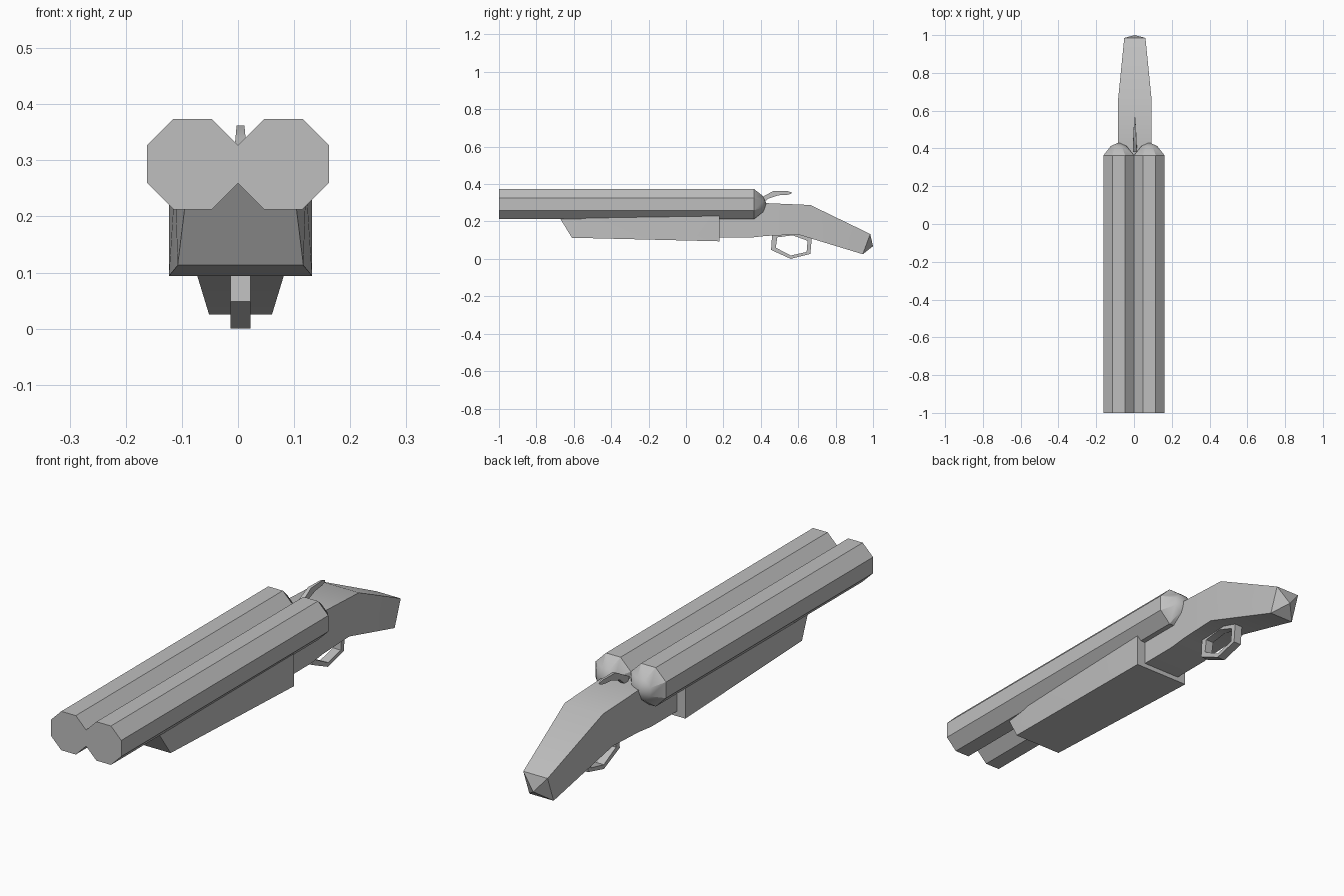
import bpy, bmesh
from math import cos, sin, pi, radians

cube = bpy.data.objects.get("Cube")
if cube:
    bpy.data.objects.remove(cube, do_unlink=True)

GREY = (0.52, 0.52, 0.52, 1)
grey = bpy.data.materials.new("plain grey")
grey.use_nodes = True
grey.diffuse_color = GREY
grey.node_tree.nodes["Principled BSDF"].inputs["Base Color"].default_value = GREY
MID = 0.0045    # body centre line


def finish(bm, name):
    bmesh.ops.recalc_face_normals(bm, faces=bm.faces)
    mesh = bpy.data.meshes.new(name)
    bm.to_mesh(mesh)
    bm.free()
    mesh.materials.append(grey)
    obj = bpy.data.objects.new(name, mesh)
    bpy.context.collection.objects.link(obj)
    bpy.ops.object.select_all(action='DESELECT')
    obj.select_set(True)
    bpy.context.view_layer.objects.active = obj
    bpy.ops.object.shade_smooth_by_angle(angle=radians(30))
    return obj


def bridge(bm, rings, closed=False):
    """Join consecutive vertex rings with quads."""
    pairs = list(zip(rings, rings[1:]))
    if closed:
        pairs.append((rings[-1], rings[0]))
    for a, b in pairs:
        n = len(a)
        for i in range(n):
            j = (i + 1) % n
            bm.faces.new((a[i], a[j], b[j], b[i]))


def loft(name, sections, closed=False, tip=None):
    """Sections: upper (y, z), lower (y, z), half width."""
    bm = bmesh.new()
    rings = []
    for (yu, zu), (yl, zl), w in sections:
        rings.append([bm.verts.new(p) for p in (
            (MID - w, yu, zu), (MID + w, yu, zu), (MID + w, yl, zl), (MID - w, yl, zl))])
    bridge(bm, rings, closed)
    if not closed:
        bm.faces.new(rings[0])
        if tip:
            point = bm.verts.new(tip)
            for i in range(4):
                bm.faces.new((rings[-1][i], rings[-1][(i + 1) % 4], point))
        else:
            bm.faces.new(rings[-1])
    return finish(bm, name)


def barrel(name, x):
    """Octagonal tube with a faceted dome at the breech."""
    bm = bmesh.new()
    rings = []
    for y, r in ((-1, 0.0877), (0.363, 0.0877), (0.412, 0.046)):
        rings.append([bm.verts.new((x + r * cos((i + 0.5) * pi / 4), y,
                                    0.293 + r * sin((i + 0.5) * pi / 4))) for i in range(8)])
    bridge(bm, rings)
    bm.faces.new(rings[0])
    point = bm.verts.new((x, 0.432, 0.293))
    for i in range(8):
        bm.faces.new((rings[-1][i], rings[-1][(i + 1) % 8], point))
    return finish(bm, name)


# Twin barrels
barrel("left_barrel", 0.081)
barrel("right_barrel", -0.081)

# Fore-end with a raked, chamfered nose
bm = bmesh.new()
for side in (-1, 1):
    for w, y, z in ((0.112, -0.61, 0.113), (0.094, -0.7, 0.26), (0.117, -0.5, 0.26),
                    (0.1275, 0.18, 0.26), (0.1275, 0.18, 0.094)):
        bm.verts.new((MID + side * w, y, z))
bmesh.ops.convex_hull(bm, input=bm.verts)
bmesh.ops.dissolve_limit(bm, angle_limit=radians(1), verts=bm.verts, edges=bm.edges)
finish(bm, "fore_end")

# Receiver and grip with a pointed butt
loft("receiver_and_grip", [
    ((0.1, 0.29), (0.1, 0.113), 0.088),
    ((0.35, 0.3), (0.35, 0.114), 0.088),
    ((0.43, 0.298), (0.43, 0.123), 0.088),
    ((0.665, 0.288), (0.6, 0.13), 0.088),
    ((0.985, 0.133), (0.945, 0.025), 0.056),
], tip=(MID, 1.0, 0.068))

# Trigger guard, a closed six-sided loop
loft("trigger_guard", [
    ((0.46, 0.124), (0.488, 0.115), 0.018),
    ((0.455, 0.048), (0.48, 0.06), 0.018),
    ((0.56, 0.0), (0.56, 0.018), 0.018),
    ((0.665, 0.027), (0.645, 0.037), 0.018),
    ((0.672, 0.108), (0.65, 0.097), 0.018),
    ((0.57, 0.142), (0.57, 0.126), 0.018),
], closed=True)

# Opening lever
loft("top_lever", [
    ((0.38, 0.315), (0.4, 0.285), 0.011),
    ((0.425, 0.34), (0.44, 0.322), 0.009),
    ((0.465, 0.362), (0.495, 0.34), 0.007),
    ((0.545, 0.362), (0.54, 0.342), 0.004),
    ((0.566, 0.354), (0.56, 0.347), 0.002),
])
